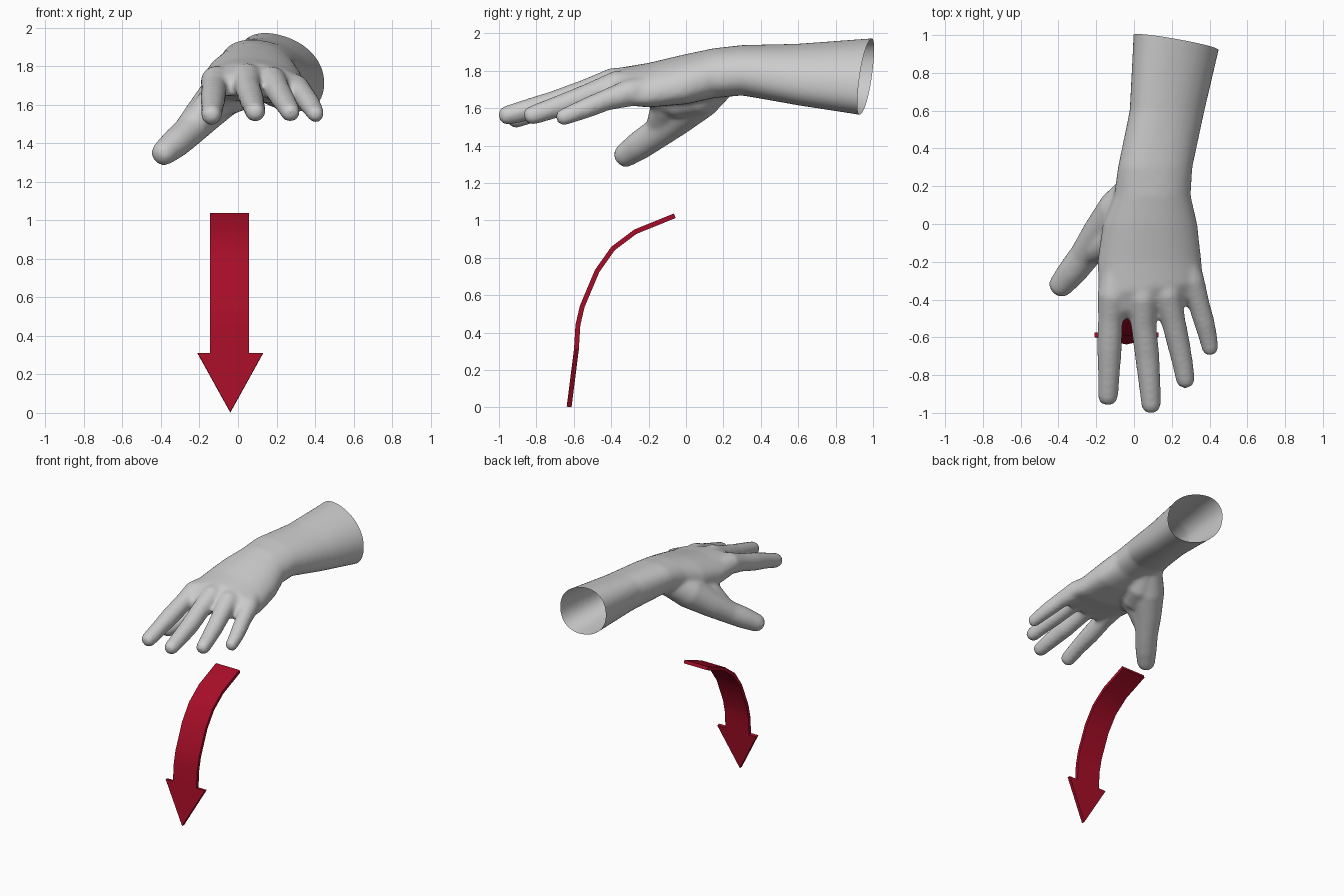
import bpy, bmesh, math
from mathutils import Vector

if "Cube" in bpy.data.objects:
    bpy.data.objects.remove(bpy.data.objects["Cube"])

SIDES = 20


def loft(bm, rings):
    """Closed skin through a list of equal-sized rings."""
    rows = [[bm.verts.new(p) for p in ring] for ring in rings]
    n = len(rows[0])
    for a, b in zip(rows, rows[1:]):
        for i in range(n):
            j = (i + 1) % n
            bm.faces.new((a[i], a[j], b[j], b[i]))
    bm.faces.new(rows[0])
    bm.faces.new(rows[-1])


def palm_ring(y, cx, cz, rx, rz, arch, tilt, slant, power):
    """Arched, tilted super-ellipse across the arm or palm."""
    ring = []
    for i in range(SIDES * 2):
        a = math.pi * i / SIDES
        c, s = math.cos(a), math.sin(a)
        u = math.copysign(abs(c) ** (2 / power), c)
        w = math.copysign(abs(s) ** (2 / power), s)
        dx = u * rx
        ring.append((cx + dx, y + slant * dx, cz + w * rz - arch * u * u - tilt * dx))
    return ring


def digit(bm, path):
    """Tapered tube along (x, y, z, radius) points with a blunt rounded tip."""
    pts = [(Vector(p[:3]), p[3]) for p in path]
    end = (pts[-1][0] - pts[-2][0]).normalized()
    tip, r = pts[-1]
    for ang in (30, 58, 80):
        a = math.radians(ang)
        pts.append((tip + end * r * 0.9 * math.sin(a), r * math.cos(a) ** .8))
    rings = []
    for k, (p, rad) in enumerate(pts):
        t = (pts[min(k + 1, len(pts) - 1)][0] - pts[max(k - 1, 0)][0]).normalized()
        side = t.cross(Vector((0, 0, 1))).normalized()
        up = side.cross(t)
        rings.append([p + side * rad * math.cos(2 * math.pi * i / SIDES)
                      + up * rad * math.sin(2 * math.pi * i / SIDES) for i in range(SIDES)])
    loft(bm, rings)


def new_object(name, bm):
    mesh = bpy.data.meshes.new(name)
    bm.to_mesh(mesh)
    bm.free()
    ob = bpy.data.objects.new(name, mesh)
    bpy.context.collection.objects.link(ob)
    return ob


def bake(ob):
    """Replace the mesh by its modified result."""
    deps = bpy.context.evaluated_depsgraph_get()
    ob.data = bpy.data.meshes.new_from_object(ob.evaluated_get(deps))
    ob.modifiers.clear()


bm = bmesh.new()

# forearm, wrist and palm
sections = [
    (1.08, .24, 1.765, .242, .20, 0, .28, 0, 2.2),
    (.95, .225, 1.766, .230, .192, 0, .27, 0, 2.2),
    (.60, .175, 1.780, .198, .157, 0, .22, 0, 2.2),
    (.30, .112, 1.803, .197, .132, 0, .12, 0, 2.2),
    (.15, .097, 1.788, .203, .132, .01, .07, 0, 2.2),
    (.00, .085, 1.757, .250, .132, .03, .06, 0, 2.3),
    (-.20, .082, 1.728, .275, .113, .04, .07, 0, 2.4),
    (-.34, .090, 1.724, .277, .092, .04, .08, .12, 2.4),
    (-.43, .090, 1.702, .252, .064, .03, .08, .2, 2.4),
    (-.47, .090, 1.682, .225, .037, .03, .08, .22, 2.4),
]
loft(bm, [palm_ring(*s) for s in sections])

# four fingers, thumb, ball of the thumb and thumb web
digits = [
    [(-.09, -.20, 1.735, .07), (-.115, -.38, 1.722, .08), (-.125, -.50, 1.685, .066),
     (-.13, -.65, 1.635, .066), (-.133, -.80, 1.587, .058), (-.138, -.91, 1.548, .054)],
    [(.04, -.20, 1.755, .07), (.045, -.39, 1.738, .079), (.05, -.53, 1.69, .067),
     (.07, -.70, 1.63, .065), (.083, -.85, 1.59, .058), (.09, -.955, 1.562, .052)],
    [(.13, -.20, 1.74, .07), (.175, -.37, 1.723, .078), (.205, -.50, 1.677, .065),
     (.235, -.63, 1.627, .061), (.258, -.74, 1.59, .055), (.272, -.822, 1.562, .051)],
    [(.24, -.15, 1.715, .07), (.30, -.30, 1.683, .074), (.345, -.43, 1.643, .057),
     (.372, -.52, 1.606, .055), (.392, -.60, 1.574, .049), (.403, -.655, 1.553, .045)],
    [(.04, .22, 1.775, .09), (-.075, .07, 1.66, .12), (-.183, -.06, 1.543, .098),
     (-.262, -.17, 1.455, .082), (-.325, -.25, 1.40, .078), (-.385, -.322, 1.35, .066)],
    [(.06, .20, 1.73, .07), (.0, .08, 1.665, .10), (-.06, -.05, 1.645, .10), (-.09, -.15, 1.67, .08)],
    [(-.06, -.06, 1.68, .10), (-.13, -.10, 1.605, .09), (-.21, -.14, 1.52, .072)],
]
for path in digits:
    digit(bm, path)
bmesh.ops.recalc_face_normals(bm, faces=bm.faces[:])

# fuse everything to one skin and relax it
hand = new_object("hand", bm)
rem = hand.modifiers.new("fuse", 'REMESH')
rem.mode = 'VOXEL'
rem.voxel_size = .014
relax = hand.modifiers.new("relax", 'SMOOTH')
relax.factor = .5
relax.iterations = 7
bake(hand)

# cut the forearm open with a slanted plane
bm = bmesh.new()
bm.from_mesh(hand.data)
bmesh.ops.bisect_plane(bm, geom=bm.verts[:] + bm.edges[:] + bm.faces[:],
                       plane_co=(.22, .961, 1.77), plane_no=(.15, 1, -.1), clear_outer=True)
for f in bm.faces:
    f.smooth = True
bm.to_mesh(hand.data)
bm.free()

# curved downward arrow: ribbon shaft and flat head
red = bpy.data.materials.new("red")
red.diffuse_color = (.38, .004, .02, 1)
red.use_nodes = True
red.node_tree.nodes["Principled BSDF"].inputs["Base Color"].default_value = red.diffuse_color
curve = [(-.06, 1.025), (-.27, .94), (-.39, .85), (-.475, .73),
         (-.555, .54), (-.578, .44), (-.586, .31)]
bm = bmesh.new()
rows = [[bm.verts.new((x, y, z)) for x in (-.146, .058)] for y, z in curve]
for a, b in zip(rows, rows[1:]):
    bm.faces.new((a[0], b[0], b[1], a[1]))
y, z = curve[-1]
left, right = bm.verts.new((-.21, y, z)), bm.verts.new((.13, y, z))
tip = bm.verts.new((-.04, -.625, .003))
bm.faces.new((rows[-1][0], left, tip, right, rows[-1][1]))
arrow = new_object("arrow", bm)
arrow.data.materials.append(red)
solid = arrow.modifiers.new("thickness", 'SOLIDIFY')
solid.thickness = .026
solid.offset = 0
bake(arrow)
bpy.context.view_layer.objects.active = arrow
arrow.select_set(True)
bpy.ops.object.shade_smooth_by_angle(angle=math.radians(40))
